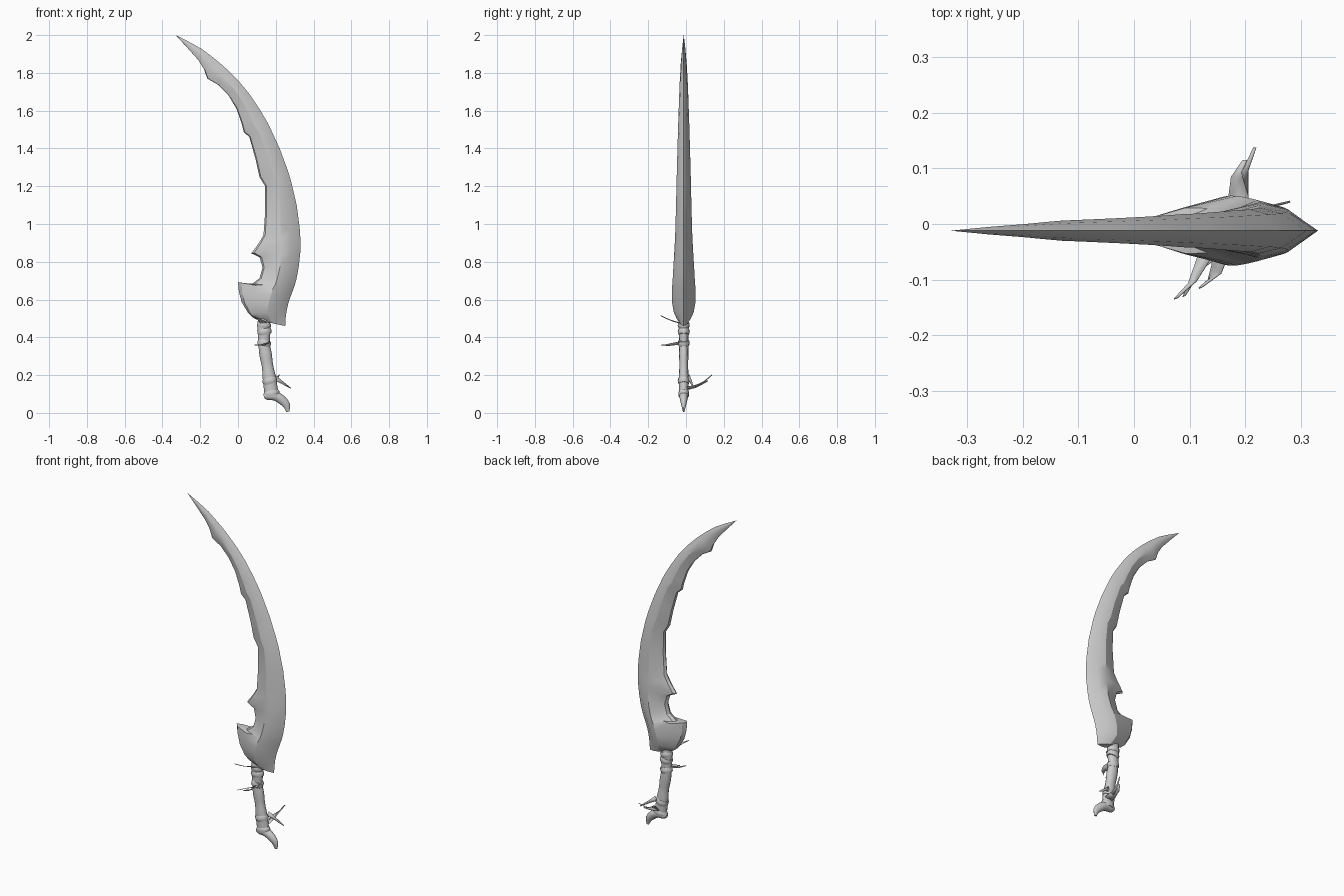
import bpy, bmesh, math
from mathutils import Vector

if "Cube" in bpy.data.objects:
    bpy.data.objects.remove(bpy.data.objects["Cube"])

YC = -0.012


def interp(table, z):
    """Smooth (Hermite) lookup in a table of (key, value) with rising keys."""
    n = len(table)

    def slope(i):
        a, b = table[max(i - 1, 0)], table[min(i + 1, n - 1)]
        return (b[1] - a[1]) / (b[0] - a[0])
    for i in range(n - 1):
        (k0, v0), (k1, v1) = table[i], table[i + 1]
        if z <= k1 or i == n - 2:
            d = k1 - k0
            t = min(max((z - k0) / d, 0), 1)
            return ((2*t**3 - 3*t**2 + 1) * v0 + (t**3 - 2*t**2 + t) * d * slope(i)
                    + (3*t**2 - 2*t**3) * v1 + (t**3 - t**2) * d * slope(i + 1))


def make(name, verts, faces, angle=30):
    me = bpy.data.meshes.new(name)
    me.from_pydata(verts, [], faces)
    bm = bmesh.new()
    bm.from_mesh(me)
    bmesh.ops.remove_doubles(bm, verts=bm.verts, dist=0.0004)
    bmesh.ops.recalc_face_normals(bm, faces=bm.faces)
    bm.to_mesh(me)
    bm.free()
    ob = bpy.data.objects.new(name, me)
    bpy.context.collection.objects.link(ob)
    bpy.ops.object.select_all(action='DESELECT')
    ob.select_set(True)
    bpy.context.view_layer.objects.active = ob
    bpy.ops.object.shade_smooth_by_angle(angle=math.radians(angle))
    return ob


def loft(name, rings, angle=30):
    n = len(rings[0])
    faces = [(r*n + i, r*n + (i+1) % n, (r+1)*n + (i+1) % n, (r+1)*n + i)
             for r in range(len(rings) - 1) for i in range(n)]
    faces += [tuple(range(n)), tuple(range((len(rings)-1)*n, len(rings)*n))]
    return make(name, [v for r in rings for v in r], faces, angle)


def tube(name, path, sides=12, steps=3, angle=45):
    """Oval tube along (x, z, radius in plane, radius in y)."""
    tabs = [[(i, p[k]) for i, p in enumerate(path)] for k in range(4)]
    total = (len(path) - 1) * steps
    pts = [[interp(t, i / steps) for t in tabs] for i in range(total + 1)]
    rings = []
    for i, (x, z, rx, ry) in enumerate(pts):
        a, b = pts[max(i-1, 0)], pts[min(i+1, total)]
        d = Vector((b[0]-a[0], b[1]-a[1])).normalized()
        rings.append([(x - d.y*rx*math.cos(q), YC + ry*math.sin(q), z + d.x*rx*math.cos(q))
                      for q in (2*math.pi*s/sides for s in range(sides))])
    return loft(name, rings, angle)


def ribbon(name, pts, widths, side):
    """Thin tattered strip through pts, widened along the side vector."""
    side = Vector(side).normalized()
    vs = [Vector(p) + side*w*s for p, w in zip(pts, widths) for s in (-.5, .5)]
    ob = make(name, vs, [(2*i, 2*i+1, 2*i+3, 2*i+2) for i in range(len(pts)-1)])
    mod = ob.modifiers.new("thickness", 'SOLIDIFY')
    mod.thickness, mod.offset = 0.003, 0


# Blade: outer curve x(z), half thickness h(z), inner edge with bite and notches
OUTER = [(.46, .25), (.5, .252), (.575, .265), (.71, .31), (.89, .331), (1.13, .305),
         (1.35, .24), (1.555, .146), (1.75, .01), (1.92, -.182), (2.0, -.33)]
HALF = [(.46, .022), (.49, .034), (.54, .053), (.6, .063), (.75, .056), (1.0, .044),
        (1.4, .034), (1.8, .021), (1.93, .011), (2.0, 0)]
INNER = [(2.0, -.33, 2.0), (1.96, -.27, 1.935), (1.925, -.21, 1.868), (1.88, -.18, 1.82),
         (1.85, -.163, 1.77), (1.82, -.105, 1.737), (1.76, -.05, 1.68), (1.69, -.008, 1.61),
         (1.61, .02, 1.53), (1.55, .03, 1.487), (1.52, .06, 1.46), (1.4, .093, 1.343),
         (1.29, .114, 1.248), (1.23, .144, 1.2), (1.1, .144, 1.07), (.98, .135, .94),
         (.94, .108, .895), (.89, .07, .845), (.85, .114, .824), (.77, .13, .77),
         (.71, .114, .713), (.675, .07, .68), (.64, 0, .692), (.61, .005, .64),
         (.58, .02, .585), (.54, .055, .527), (.5, .085, .5), (.46, .11, .49)]
rings = []
for oz, ix, iz in INNER:
    o, e = Vector((interp(OUTER, oz), oz)), Vector((ix, iz))
    h, w = interp(HALF, oz), max((o - e).length, 1e-5)
    k = min(w, .2) / w
    s2 = .52 * k
    prof = [(.27*k, .76), (s2, 1), (s2 + (1-s2)*.5, .66), (s2 + (1-s2)*.9, .32)]
    at = lambda s, y: ((o.lerp(e, s)).x, YC + y*h, (o.lerp(e, s)).y)
    rings.append([at(0, 0)] + [at(s, -y) for s, y in prof]
                 + [at(1, 0)] + [at(s, y) for s, y in reversed(prof)])
loft("blade", rings, 28)

# Grip, slightly lumpy and bent
tube("grip", [(.135, .51, .03, .025), (.138, .44, .034, .026), (.138, .37, .03, .024),
              (.146, .31, .033, .025), (.156, .25, .03, .023), (.165, .19, .035, .026),
              (.176, .11, .037, .025)])

# Hooked pommel
tube("pommel_collar", [(.174, .118, .036, .025), (.177, .105, .043, .029), (.18, .088, .04, .027)])
tube("pommel_hook", [(.138, .085, .012, .014), (.155, .09, .022, .022), (.195, .09, .025, .024),
                     (.23, .07, .024, .02), (.256, .042, .02, .013), (.264, .006, .008, .004)])

# Wrapped bands around the grip
for i, (x, z, tilt, r) in enumerate([(.138, .465, .012, .037), (.14, .43, -.012, .038),
                                     (.139, .37, .014, .036), (.168, .17, -.014, .039)]):
    tube(f"grip_band_{i+1}", [(x - tilt*.4, z - .016, r - .003, .027), (x, z, r, .032),
                              (x + tilt*.4, z + .016, r - .003, .027)], steps=2)

# Loose tattered strap ends
ribbon("upper_strap_end", [(.14, -.03, .475), (.125, -.065, .485), (.105, -.105, .5), (.075, -.134, .515)],
       [.04, .03, .016, .006], (1, .3, 0))
ribbon("middle_strap_end", [(.15, -.03, .37), (.155, -.065, .365), (.145, -.095, .36), (.12, -.114, .36)],
       [.04, .036, .028, .008], (1, .5, .5))
ribbon("middle_strap_tail", [(.145, -.06, .365), (.115, -.085, .36), (.09, -.13, .36)],
       [.03, .016, .006], (1, .5, .3))
ribbon("lower_strap_end", [(.188, .005, .13), (.188, .05, .14), (.185, .085, .155), (.2, .115, .17)],
       [.045, .038, .022, .01], (1, 0, .4))
ribbon("lower_strap_tail", [(.195, .05, .14), (.2, .095, .165), (.217, .137, .2)],
       [.022, .012, .006], (1, 0, .4))
ribbon("side_strap_end", [(.19, .012, .19), (.22, .025, .17), (.28, .04, .13)],
       [.03, .018, .004], (.4, .3, 1))
